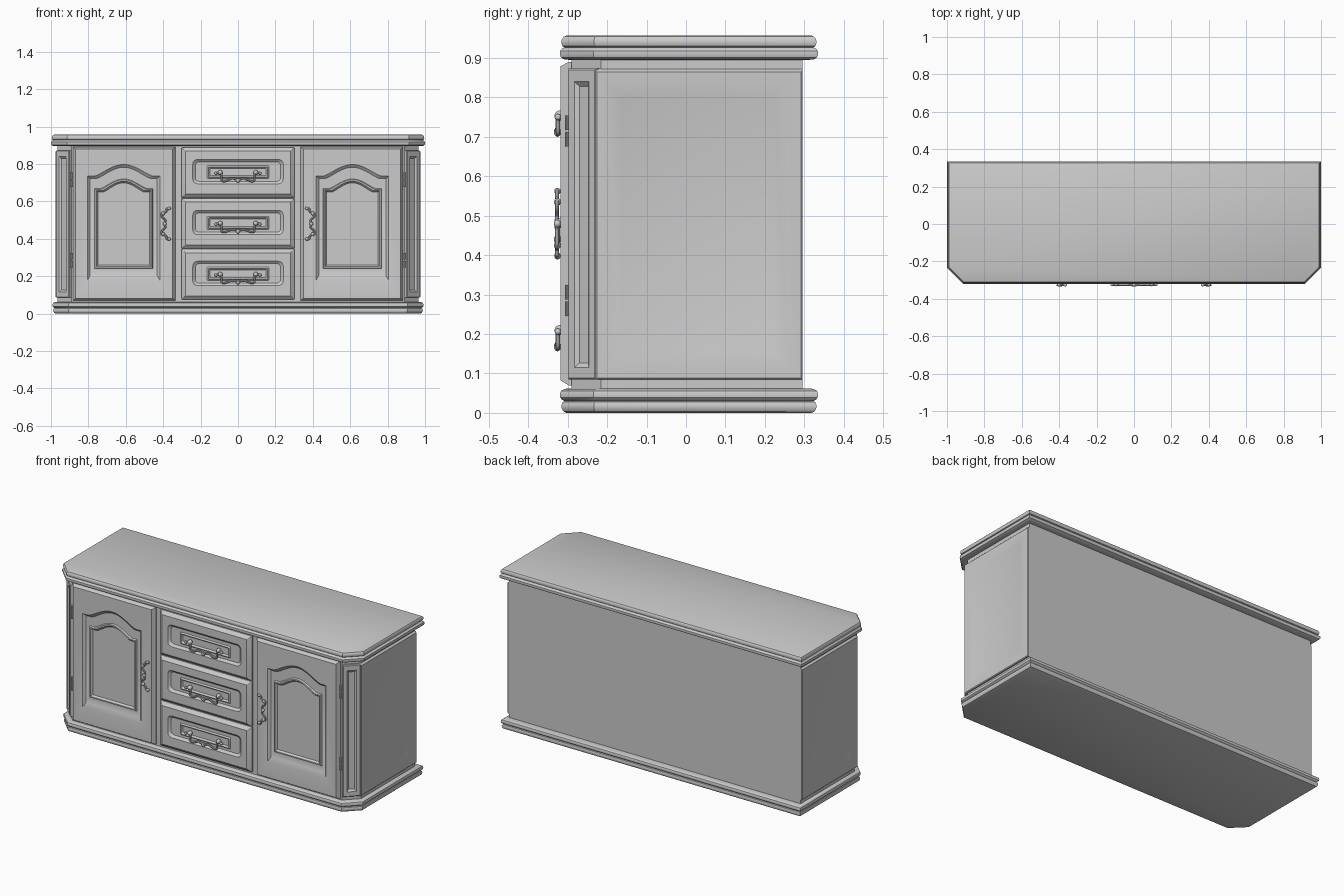
import bpy, bmesh
from math import sin, cos, pi, radians
from mathutils import Matrix, Vector

if "Cube" in bpy.data.objects:
    bpy.data.objects.remove(bpy.data.objects["Cube"])

FLIP = Matrix.Scale(-1, 4, (1, 0, 0))


def frame(x, y, angle):
    """Panel frame: u runs along the wall, v is up, w points outward."""
    a = radians(angle)
    return Matrix(((cos(a), 0, sin(a), x), (sin(a), 0, -cos(a), y), (0, 1, 0, 0), (0, 0, 0, 1)))


def loft(name, loops, mat=Matrix()):
    """Skin a stack of equal-length loops and cap both ends."""
    bm = bmesh.new()
    rings = [[bm.verts.new(mat @ Vector(p)) for p in lp] for lp in loops]
    n = len(loops[0])
    for a, b in zip(rings, rings[1:]):
        for i in range(n):
            j = (i + 1) % n
            bm.faces.new((a[i], a[j], b[j], b[i]))
    bm.faces.new(rings[0][::-1])
    bm.faces.new(rings[-1])
    bmesh.ops.recalc_face_normals(bm, faces=bm.faces)
    me = bpy.data.meshes.new(name)
    bm.to_mesh(me)
    bm.free()
    ob = bpy.data.objects.new(name, me)
    bpy.context.collection.objects.link(ob)
    return ob


def outline(z, half, front, back, c, d=0):
    """Plan of the cabinet with clipped front corners, inset by d."""
    X, f, b, c = half - d, front + d, back - d, c - 0.586 * d
    return [(-X, b, z), (X, b, z), (X, f + c, z), (X - c, f, z), (c - X, f, z), (-X, f + c, z)]


def arch(u0, u1, v0, vs, rise, w, n=20):
    """Rectangle with a cathedral arch on top."""
    pts = [(u0, v0, w), (u1, v0, w), (u1, vs, w)]
    for i in range(n + 1):
        t = i / n
        u = u1 + (u0 - u1) * (0.1 + 0.8 * t)
        pts.append((u, vs + rise * max(0, sin(pi * t)) ** 1.25, w))
    return pts + [(u0, vs, w)]


def rounded(u0, u1, v0, v1, r, w, n=4):
    """Rectangle with rounded corners."""
    pts = []
    for k, (cu, cv) in enumerate(((u1 - r, v1 - r), (u0 + r, v1 - r), (u0 + r, v0 + r), (u1 - r, v0 + r))):
        for i in range(n + 1):
            a = (k + i / n) * pi / 2
            pts.append((cu + r * cos(a), cv + r * sin(a), w))
    return pts


def rect(u0, u1, v0, v1, w):
    return [(u0, v0, w), (u1, v0, w), (u1, v1, w), (u0, v1, w)]


def tube(name, pts, radius):
    cu = bpy.data.curves.new(name, 'CURVE')
    cu.dimensions = '3D'
    cu.bevel_depth, cu.bevel_resolution = radius, 2
    cu.use_fill_caps = True
    cu.resolution_u = 4
    sp = cu.splines.new('NURBS')
    sp.points.add(len(pts) - 1)
    for p, co in zip(sp.points, pts):
        p.co = (*co, 1)
    sp.order_u, sp.use_endpoint_u = 3, True
    ob = bpy.data.objects.new(name, cu)
    bpy.context.collection.objects.link(ob)


def knob(name, x, y, z, r, squash=1):
    bpy.ops.mesh.primitive_uv_sphere_add(segments=12, ring_count=8, radius=r, location=(x, y, z))
    bpy.context.object.name = name
    bpy.context.object.scale.y = squash


# Top and base slabs: two rounded bands with a groove between
H = 0.957
profile = [(0.895, 0.03), (0.896, 0.012), (0.901, 0.003), (0.909, 0), (0.918, 0.001), (0.924, 0.006),
           (0.927, 0.012), (0.930, 0.007), (0.938, 0.004), (0.947, 0.005), (0.954, 0.010), (H, 0.017)]
loft("top_slab", [outline(z, 1.0, -0.32, 0.335, 0.085, d) for z, d in profile])
loft("base_slab", [outline(H - z, 0.992, -0.32, 0.335, 0.085, d) for z, d in profile])

# Carcass
loft("carcass", [outline(z, 0.965, -0.29, 0.295, 0.075) for z in (0.055, 0.90)])

for side, mir in (("right", Matrix()), ("left", FLIP)):
    s = 1 if side == "right" else -1

    # Side panel with a sloped sunken field
    loft(side + "_side_panel", [
        rect(-0.23, 0.295, 0.085, 0.873, 0), rect(-0.23, 0.295, 0.085, 0.868, 0.008),
        rect(-0.226, 0.291, 0.089, 0.864, 0.012), rect(-0.20, 0.257, 0.12, 0.835, 0.012),
        rect(-0.165, 0.223, 0.152, 0.802, 0.003)], mir @ frame(0.964, 0, 90))

    # Angled corner post with a long flute
    loft(side + "_corner_post", [
        rect(-0.05, 0.05, 0.085, 0.873, -0.003), rect(-0.05, 0.05, 0.085, 0.873, 0.012),
        rect(-0.046, 0.046, 0.089, 0.869, 0.016), rect(-0.026, 0.026, 0.115, 0.84, 0.016),
        rect(-0.016, 0.016, 0.127, 0.828, 0.007)], mir @ frame(0.9265, -0.2535, 45))

    # Door: chamfered edge, arched recess, arched moulding and field
    loft(side + "_door", [
        arch(0.335, 0.882, 0.07, 0.89, 0, 0), arch(0.335, 0.882, 0.07, 0.89, 0, 0.01),
        arch(0.350, 0.870, 0.082, 0.879, 0, 0.030), arch(0.418, 0.805, 0.178, 0.735, 0.062, 0.030),
        arch(0.432, 0.791, 0.204, 0.722, 0.060, 0.017), arch(0.455, 0.768, 0.240, 0.668, 0.052, 0.017),
        arch(0.459, 0.764, 0.244, 0.664, 0.052, 0.026), arch(0.466, 0.757, 0.251, 0.657, 0.051, 0.026),
        arch(0.474, 0.749, 0.259, 0.649, 0.050, 0.015)], mir @ frame(0, -0.288, 0))

    # Door pull: wavy bar with end and centre knobs
    half = [(0.362, 0.085), (0.385, 0.085), (0.380, 0.062), (0.412, 0.060), (0.408, 0.035), (0.384, 0.02)]
    path = [(s * x, -0.327, 0.48 + z) for x, z in half]
    path += [(s * 0.395, -0.329, 0.48)] + [(s * x, -0.327, 0.48 - z) for x, z in half[::-1]]
    tube(side + "_door_pull", path, 0.005)
    for i, (x, z, r) in enumerate(((0.368, 0.562, 0.009), (0.40, 0.535, 0.010), (0.392, 0.48, 0.010),
                                   (0.40, 0.425, 0.010), (0.368, 0.398, 0.009))):
        knob(f"{side}_pull_knob_{i}", s * x, -0.326, z, r, 0.9)

    # Hinges
    for i, z in enumerate((0.285, 0.715)):
        for j in (-1, 1):
            bpy.ops.mesh.primitive_cylinder_add(vertices=10, radius=0.007, depth=0.036,
                                                location=(s * 0.889, -0.298, z + j * 0.021))
            bpy.context.object.name = f"{side}_hinge_{i}"

# Drawers with bail handles
for k in range(3):
    z = 0.21 + 0.272 * k
    loft(f"drawer_{k}", [
        rounded(-0.302, 0.302, z - 0.134, z + 0.134, 0.001, 0),
        rounded(-0.302, 0.302, z - 0.134, z + 0.134, 0.001, 0.012),
        rounded(-0.280, 0.280, z - 0.115, z + 0.115, 0.001, 0.030),
        rounded(-0.242, 0.242, z - 0.060, z + 0.070, 0.025, 0.030),
        rounded(-0.228, 0.228, z - 0.047, z + 0.057, 0.020, 0.018),
        rounded(-0.165, 0.165, z - 0.032, z + 0.038, 0.004, 0.018),
        rounded(-0.158, 0.158, z - 0.025, z + 0.031, 0.004, 0.025),
        rounded(-0.150, 0.150, z - 0.017, z + 0.023, 0.004, 0.016)], frame(0, -0.288, 0))
    h = [(0.118, -0.004), (0.095, 0.004), (0.085, -0.012), (0.092, -0.045), (0.065, -0.048), (0.035, -0.028)]
    path = [(-x, -0.325, z + dz) for x, dz in h] + [(0, -0.329, z - 0.040)]
    path += [(x, -0.325, z + dz) for x, dz in h[::-1]]
    tube(f"drawer_handle_{k}", path, 0.0055)
    knob(f"handle_centre_{k}", 0, -0.326, z - 0.042, 0.012, 0.75)
    for x in (-0.095, 0.095):
        knob(f"handle_mount_{k}", x, -0.318, z, 0.013, 1.2)
        knob(f"handle_tip_{k}", x * 1.24, -0.325, z - 0.004, 0.008)

# Turn tubes into meshes and keep hard edges crisp
bpy.ops.object.select_all(action='DESELECT')
for ob in bpy.data.objects:
    if ob.type == 'CURVE':
        ob.select_set(True)
        bpy.context.view_layer.objects.active = ob
bpy.ops.object.convert(target='MESH')
bpy.ops.object.select_all(action='SELECT')
bpy.ops.object.shade_smooth_by_angle(angle=radians(30))
